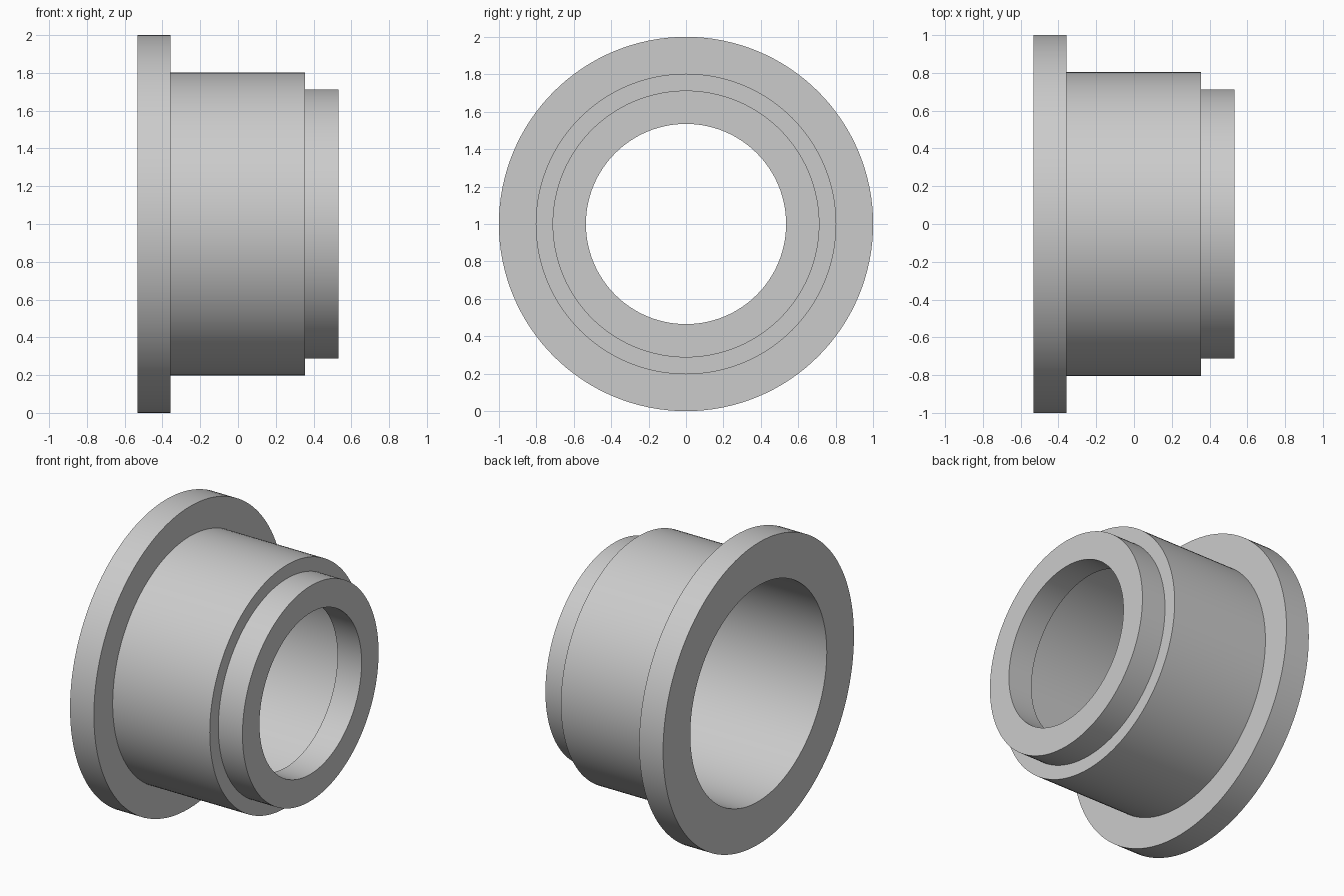
import bpy
import bmesh
import math

if "Cube" in bpy.data.objects:
    bpy.data.objects.remove(bpy.data.objects["Cube"])

SEGMENTS = 128

# Closed cross-section: (x along the axis, radius)
profile = [
    (-0.532, 0.715), (-0.532, 1.0),     # flange face
    (-0.357, 1.0), (-0.357, 0.803),     # flange shoulder
    (0.355, 0.803), (0.355, 0.713),     # body shoulder
    (0.532, 0.713), (0.532, 0.535),     # nose face
    (0.355, 0.535), (0.355, 0.715),     # inner step to the wide bore
]

# Revolve the section about the x axis
bm = bmesh.new()
rings = []
for i in range(SEGMENTS):
    a = 2 * math.pi * i / SEGMENTS
    rings.append([bm.verts.new((x, r * math.sin(a), 1 + r * math.cos(a)))
                  for x, r in profile])
n = len(profile)
for i in range(SEGMENTS):
    r0, r1 = rings[i], rings[(i + 1) % SEGMENTS]
    for j in range(n):
        k = (j + 1) % n
        bm.faces.new((r0[j], r0[k], r1[k], r1[j]))
bmesh.ops.recalc_face_normals(bm, faces=bm.faces)
mesh = bpy.data.meshes.new("flanged_bushing")
bm.to_mesh(mesh)
bm.free()

bushing = bpy.data.objects.new("flanged_bushing", mesh)
bpy.context.collection.objects.link(bushing)

# Plain grey finish
grey = bpy.data.materials.new("grey")
grey.diffuse_color = (0.6, 0.6, 0.6, 1)
grey.use_nodes = True
grey.node_tree.nodes["Principled BSDF"].inputs["Base Color"].default_value = grey.diffuse_color
mesh.materials.append(grey)

# Smooth round walls, sharp rims
bpy.context.view_layer.objects.active = bushing
bushing.select_set(True)
bpy.ops.object.shade_smooth_by_angle(angle=math.radians(30))
